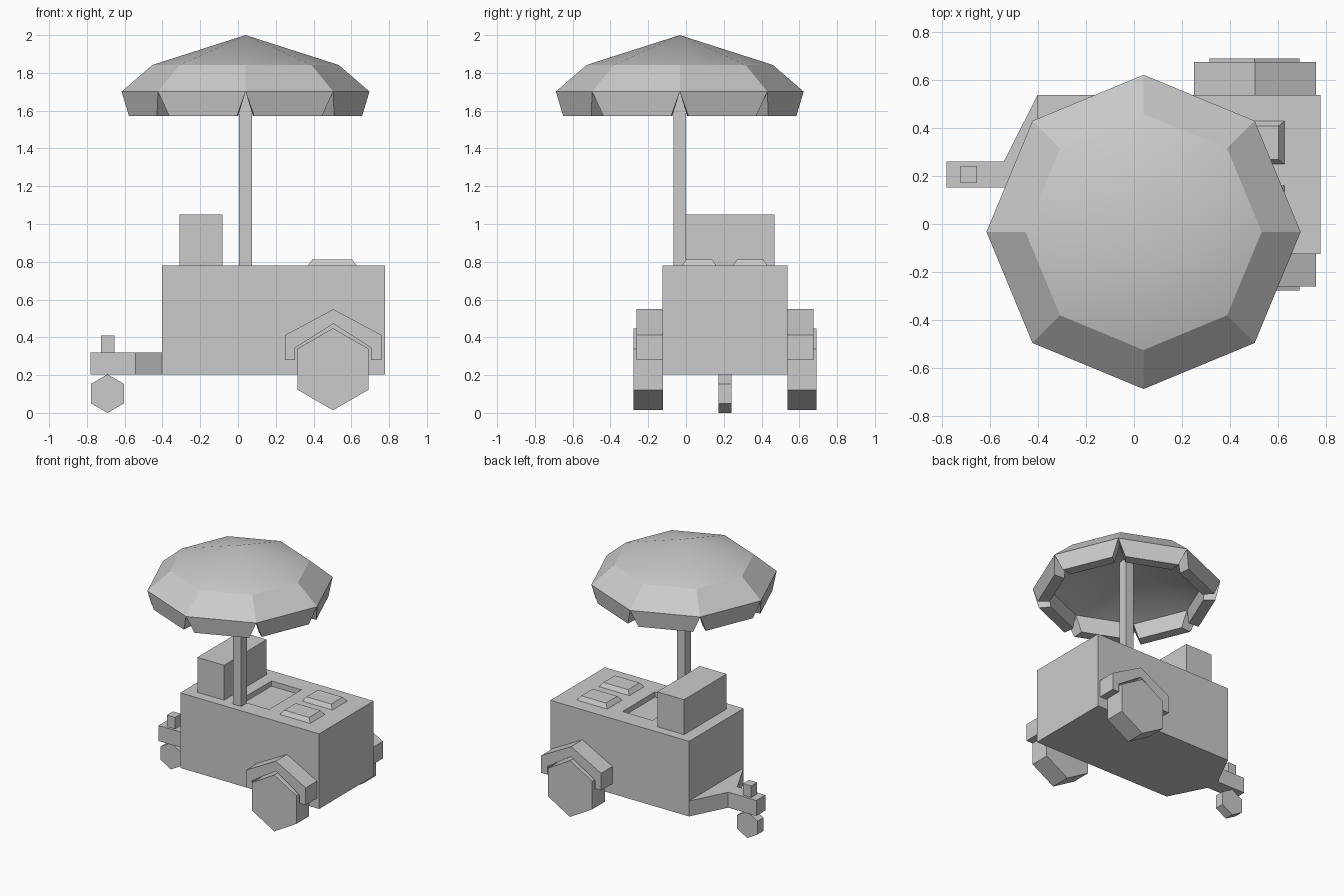
import bpy
import bmesh
import math

cube = bpy.data.objects.get("Cube")
if cube:
    bpy.data.objects.remove(cube, do_unlink=True)

grey = bpy.data.materials.new("plain grey")
grey.use_nodes = True
grey.diffuse_color = (0.6, 0.6, 0.6, 1)
grey.node_tree.nodes["Principled BSDF"].inputs["Base Color"].default_value = (0.6, 0.6, 0.6, 1)


def finish(name, bm):
    bmesh.ops.recalc_face_normals(bm, faces=bm.faces)
    mesh = bpy.data.meshes.new(name)
    bm.to_mesh(mesh)
    bm.free()
    mesh.materials.append(grey)
    obj = bpy.data.objects.new(name, mesh)
    bpy.context.collection.objects.link(obj)
    return obj


def box_bmesh(x, y, z):
    bm = bmesh.new()
    for v in bmesh.ops.create_cube(bm, size=1)["verts"]:
        v.co = [lo + (c + 0.5) * (hi - lo) for c, (lo, hi) in zip(v.co, (x, y, z))]
    return bm


def box(name, x, y, z):
    return finish(name, box_bmesh(x, y, z))


def prism(name, points, lo, hi, along="y"):
    """Extrude an outline along y (points are x, z) or z (points are x, y)."""
    bm = bmesh.new()
    place = (lambda a, b, t: (a, t, b)) if along == "y" else (lambda a, b, t: (a, b, t))
    near, far = [[bm.verts.new(place(a, b, t)) for a, b in points] for t in (lo, hi)]
    bm.faces.new(near)
    bm.faces.new(far)
    for i in range(len(points)):
        j = (i + 1) % len(points)
        bm.faces.new((near[i], near[j], far[j], far[i]))
    return finish(name, bm)


def hexagon(cx, cz, r):
    return [(cx + r * math.sin(k * math.pi / 3), cz + r * math.cos(k * math.pi / 3)) for k in range(6)]


# Cart body with a sunken tray in the top
TOP, MID = 0.78, 0.207
body = box("cart_body", (-0.403, 0.778), (-0.125, 0.538), (0.202, TOP))
cutter = box("tray_cutter", (0.005, 0.26), (0.005, 0.4), (TOP - 0.04, TOP + 0.1))
cutter.hide_render = True
cutter.hide_viewport = True
cut = body.modifiers.new("tray", "BOOLEAN")
cut.operation = "DIFFERENCE"
cut.solver = "EXACT"
cut.object = cutter

# Storage box on the top
box("storage_box", (-0.311, -0.083), (-0.05, 0.468), (TOP, 1.049))

# Two bevelled lids
for side, y in (("front", -0.02), ("back", 0.25)):
    bm = box_bmesh((0.37, 0.628), (y, y + 0.18), (TOP, 0.812))
    for v in bm.verts:
        if v.co.z > 0.8:
            v.co.x += 0.024 if v.co.x < 0.5 else -0.024
            v.co.y += 0.02 if v.co.y < y + 0.09 else -0.02
    finish(side + "_lid", bm)

# Big wheels and their bent fenders, on both sides
fender = [(0.25, 0.28), (0.25, 0.412), (0.505, 0.549), (0.76, 0.412), (0.76, 0.28),
          (0.705, 0.28), (0.705, 0.344), (0.505, 0.472), (0.302, 0.344), (0.302, 0.28)]
for side, sign in (("front", -1), ("back", 1)):
    prism(side + "_wheel", hexagon(0.503, 0.231, 0.217), MID + sign * 0.33, MID + sign * 0.484)
    prism(side + "_fender", fender, MID + sign * 0.33, MID + sign * 0.469)

# Tow hitch with its post and small wheel
outline = [(-0.403, MID + 0.331), (-0.543, MID + 0.055), (-0.782, MID + 0.055),
           (-0.782, MID - 0.055), (-0.543, MID - 0.055), (-0.403, MID - 0.331)]
prism("tow_hitch", outline, 0.202, 0.321, along="z")
box("hitch_post", (-0.725, -0.655), (MID - 0.036, MID + 0.036), (0.321, 0.41))
prism("small_wheel", hexagon(-0.691, 0.102, 0.102), MID - 0.035, MID + 0.035)

# Parasol pole
CX, CY = 0.04, -0.033
box("parasol_pole", (CX - 0.034, CX + 0.034), (CY - 0.034, CY + 0.034), (TOP, 1.93))

# Eight-sided canopy: cone and sloping band above, hollow ceiling and thick flaps below
bm = bmesh.new()


def ring(r, z):
    return [bm.verts.new((CX + r * math.cos(k * math.pi / 4), CY + r * math.sin(k * math.pi / 4), z))
            for k in range(8)]


def hanging_edge(a, b, shrink):
    """Lower edge of a flap: shorter than the edge above it and drawn slightly inward."""
    edge = []
    for t in (0.1, 0.9):
        p = a.co.lerp(b.co, t)
        edge.append(bm.verts.new((CX + (p.x - CX) * shrink, CY + (p.y - CY) * shrink, 1.573)))
    return edge


apex = bm.verts.new((CX, CY, 2.0))
ceiling = bm.verts.new((CX, CY, 1.9))
upper, rim, inner = ring(0.493, 1.842), ring(0.656, 1.701), ring(0.55, 1.701)
for i in range(8):
    j = (i + 1) % 8
    bm.faces.new((upper[i], upper[j], apex))
    bm.faces.new((rim[i], rim[j], upper[j], upper[i]))
    bm.faces.new((inner[i], inner[j], ceiling))
    out_a, out_b = hanging_edge(rim[i], rim[j], 0.97)
    in_a, in_b = hanging_edge(inner[i], inner[j], 1.0)
    bm.faces.new((out_a, out_b, rim[j], rim[i]))
    bm.faces.new((in_a, in_b, inner[j], inner[i]))
    bm.faces.new((out_a, out_b, in_b, in_a))
    bm.faces.new((rim[i], out_a, in_a, inner[i]))
    bm.faces.new((rim[j], out_b, in_b, inner[j]))
canopy = finish("parasol_canopy", bm)
bpy.ops.object.select_all(action="DESELECT")
canopy.select_set(True)
bpy.context.view_layer.objects.active = canopy
bpy.ops.object.shade_smooth_by_angle(angle=math.radians(18))
